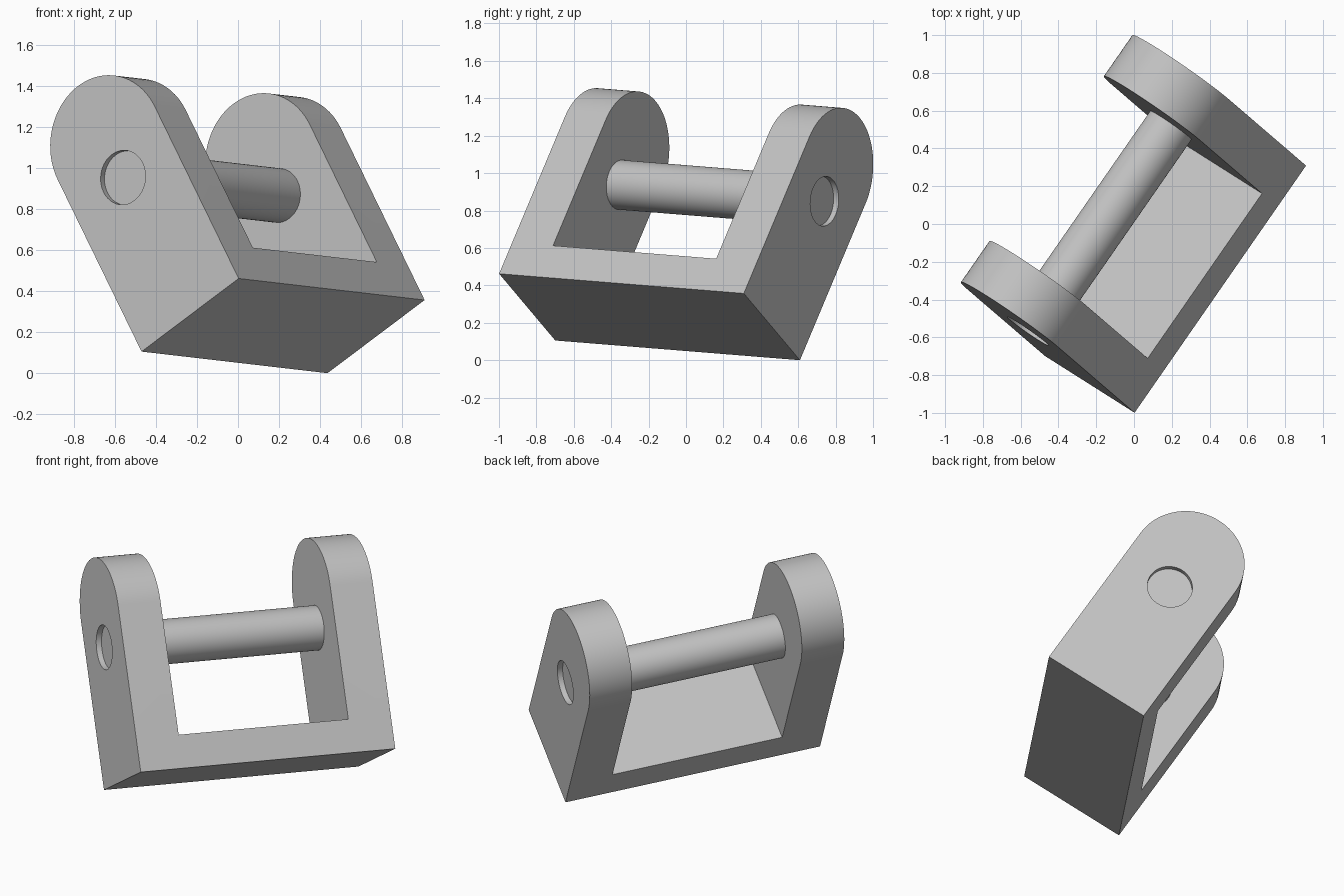
import bpy
import bmesh
from math import cos, sin, pi
from mathutils import Matrix, Vector

cube = bpy.data.objects.get("Cube")
if cube:
    bpy.data.objects.remove(cube, do_unlink=True)

# Proportions, in modules of the pin radius
M = 0.133
LENGTH, WIDTH, ARCH_Z = 12 * M, 5 * M, 7.5 * M
ARM, FLOOR, PIN_Z, RECESS = 2 * M, 1.5 * M, 6 * M, 0.25 * M

# Tilted frame: along the pin, across the arms, up the arms
along = Vector((0.569, 0.82, -0.066)).normalized()
across = Vector((-0.711, 0.454, -0.537))
across = (across - along * across.dot(along)).normalized()
up = along.cross(across)
frame = Matrix((along, across, up)).transposed().to_4x4()
frame.translation = (0.22, -0.195, 0.231)

grey = bpy.data.materials.new("light grey")
grey.use_nodes = True
grey.diffuse_color = (0.55, 0.55, 0.55, 1)
grey.node_tree.nodes["Principled BSDF"].inputs["Base Color"].default_value = grey.diffuse_color


def prism(name, outline, length):
    """Extrude a (y, z) outline along x, centred on x = 0."""
    bm = bmesh.new()
    face = bm.faces.new([bm.verts.new((-length / 2, y, z)) for y, z in outline])
    new = bmesh.ops.extrude_face_region(bm, geom=[face])["geom"]
    verts = [v for v in new if isinstance(v, bmesh.types.BMVert)]
    bmesh.ops.translate(bm, verts=verts, vec=(length, 0, 0))
    bmesh.ops.recalc_face_normals(bm, faces=bm.faces)
    mesh = bpy.data.meshes.new(name)
    bm.to_mesh(mesh)
    bm.free()
    mesh.materials.append(grey)
    obj = bpy.data.objects.new(name, mesh)
    bpy.context.collection.objects.link(obj)
    return obj


def arc(radius, z, sweep, steps):
    return [(radius * cos(sweep * i / steps), z + radius * sin(sweep * i / steps))
            for i in range(steps + 1)]


def select(obj):
    bpy.ops.object.select_all(action="DESELECT")
    obj.select_set(True)
    bpy.context.view_layer.objects.active = obj


def cut(obj, cutter):
    cutter.hide_render = True
    mod = obj.modifiers.new("cut", "BOOLEAN")
    mod.operation, mod.solver, mod.object = "DIFFERENCE", "EXACT", cutter
    select(obj)
    bpy.ops.object.modifier_apply(modifier=mod.name)
    bpy.data.objects.remove(cutter, do_unlink=True)


# Clevis: round-topped block, opened between the arms and bored for the pin
half = WIDTH / 2
arch = [(-half, 0), (half, 0)] + arc(half, ARCH_Z, pi, 40)
clevis = prism("clevis", arch, LENGTH)
gap = [(-WIDTH, FLOOR), (WIDTH, FLOOR), (WIDTH, 2), (-WIDTH, 2)]
cut(clevis, prism("gap_cutter", gap, LENGTH - 2 * ARM))
circle = arc(M, PIN_Z, 2 * pi, 64)[:-1]
cut(clevis, prism("bore_cutter", circle, LENGTH * 1.2))

# Pin: fills the bores, its ends slightly sunk
pin = prism("pin", circle, LENGTH - 2 * RECESS)

for part in (clevis, pin):
    part.matrix_world = frame
    select(part)
    bpy.ops.object.shade_smooth_by_angle()
